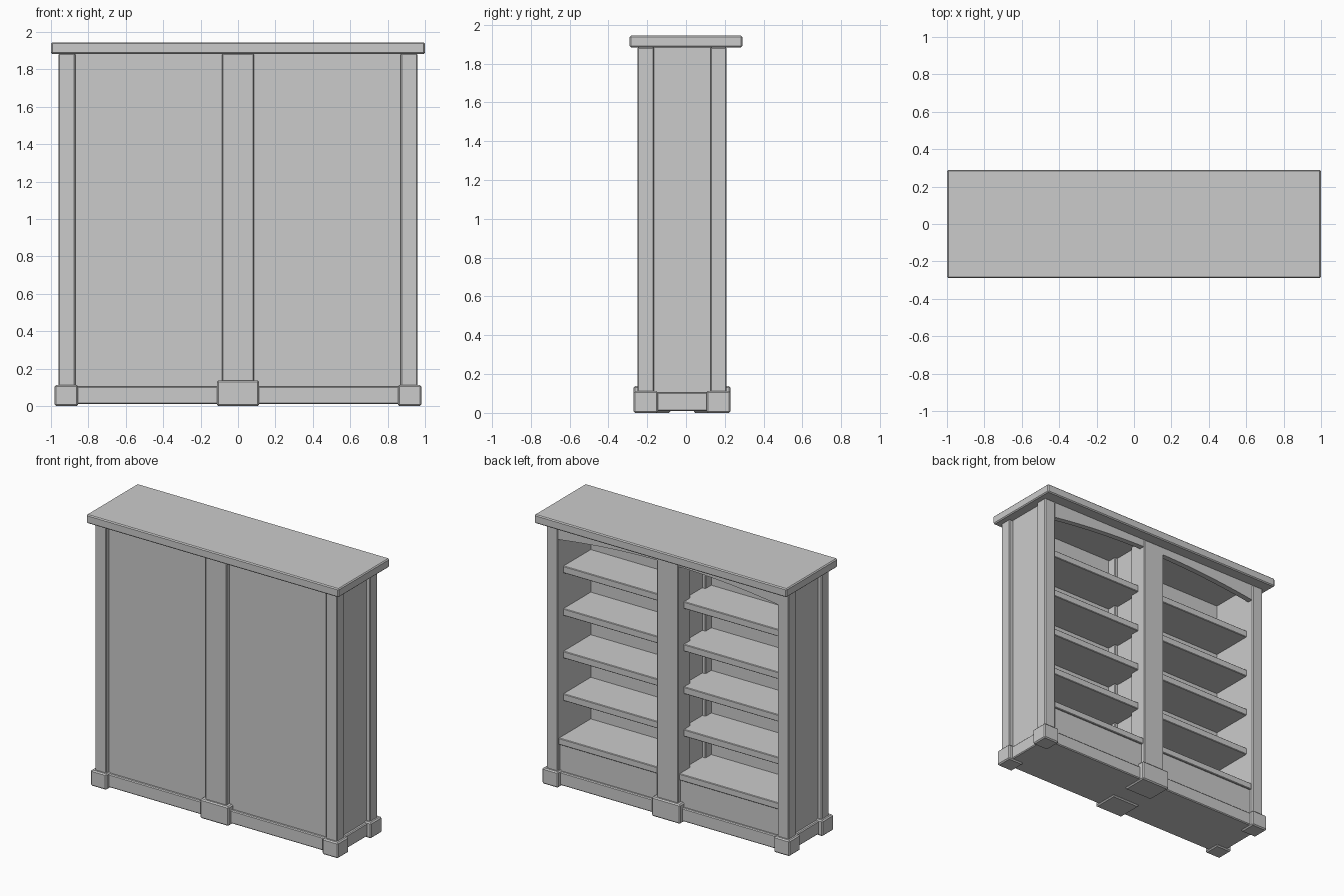
import bpy, bmesh, math

if "Cube" in bpy.data.objects:
    bpy.data.objects.remove(bpy.data.objects["Cube"])


def finish(obj, bevel):
    if bevel:
        m = obj.modifiers.new("edge_bevel", 'BEVEL')
        m.width = bevel
        m.segments = 1
        m.limit_method = 'ANGLE'
    return obj


def box(name, x, y, z, bevel=0.004):
    """Box from (min, max) ranges on each axis."""
    bm = bmesh.new()
    bmesh.ops.create_cube(bm, size=1)
    for v in bm.verts:
        for i, (a, b) in enumerate((x, y, z)):
            v.co[i] = a if v.co[i] < 0 else b
    me = bpy.data.meshes.new(name)
    bm.to_mesh(me)
    bm.free()
    obj = bpy.data.objects.new(name, me)
    bpy.context.collection.objects.link(obj)
    return finish(obj, bevel)


def side(s, a, b):
    """Mirror an x range to the side s."""
    return (a, b) if s > 0 else (-b, -a)


TOP = 1.885

# Overhanging top
box("top_slab", (-1, 1), (-0.29, 0.29), (TOP - 0.002, 1.945), 0.007)

# Base plinth
box("base_plinth", (-0.95, 0.95), (-0.24, 0.20), (0.01, 0.105), 0.006)

# Corner posts and their feet
for s, sn in ((-1, "left"), (1, "right")):
    for yn, yp, yf in (("front", (-0.25, -0.165), (-0.27, -0.145)),
                       ("back", (0.125, 0.21), (0.105, 0.23))):
        box(f"{yn}_{sn}_post", side(s, 0.87, 0.96), yp, (0.05, TOP), 0.006)
        box(f"{yn}_{sn}_foot", side(s, 0.855, 0.98), yf, (0, 0.113), 0.008)
    # Side panel
    box(f"{sn}_side_panel", side(s, 0.87, 0.93), (-0.20, 0.16), (0.05, TOP), 0)
    # Closed front panel
    box(f"{sn}_front_panel", side(s, 0.06, 0.90), (-0.22, -0.165), (0.05, TOP), 0)
    # Shelves, open to the back
    for i in range(4):
        z = 0.64 + 0.305 * i
        box(f"{sn}_shelf_{i + 1}", side(s, 0.05, 0.88), (-0.18, 0.145), (z - 0.05, z))
    # Bottom shelf with a closing board below it
    box(f"{sn}_bottom_shelf", side(s, 0.05, 0.88), (-0.18, 0.195), (0.295, 0.342))
    box(f"{sn}_kick_board", side(s, 0.05, 0.89), (0.15, 0.182), (0.06, 0.31), 0)

# Centre posts, feet and the divider between them
for yn, yp, yf in (("front", (-0.25, -0.10), (-0.27, -0.08)),
                   ("back", (0.07, 0.21), (0.04, 0.23))):
    box(f"{yn}_centre_post", (-0.085, 0.085), yp, (0.05, TOP), 0.006)
    box(f"{yn}_centre_foot", (-0.113, 0.113), yf, (0, 0.138), 0.008)
box("centre_divider", (-0.06, 0.06), (-0.12, 0.09), (0.05, TOP), 0)

# Arched rail under the top at the open back
bm = bmesh.new()
N = 24
pts = [(0.89, TOP), (-0.89, TOP)]
for i in range(N + 1):
    t = -1 + 2 * i / N
    pts.append((0.89 * t, 1.765 + 0.065 * (1 - t * t)))
face = bm.faces.new([bm.verts.new((x, 0.205, z)) for x, z in pts])
ext = bmesh.ops.extrude_face_region(bm, geom=[face])
for v in ext["geom"]:
    if isinstance(v, bmesh.types.BMVert):
        v.co.y = 0.165
bmesh.ops.recalc_face_normals(bm, faces=bm.faces)
me = bpy.data.meshes.new("arched_rail")
bm.to_mesh(me)
bm.free()
bpy.context.collection.objects.link(bpy.data.objects.new("arched_rail", me))
